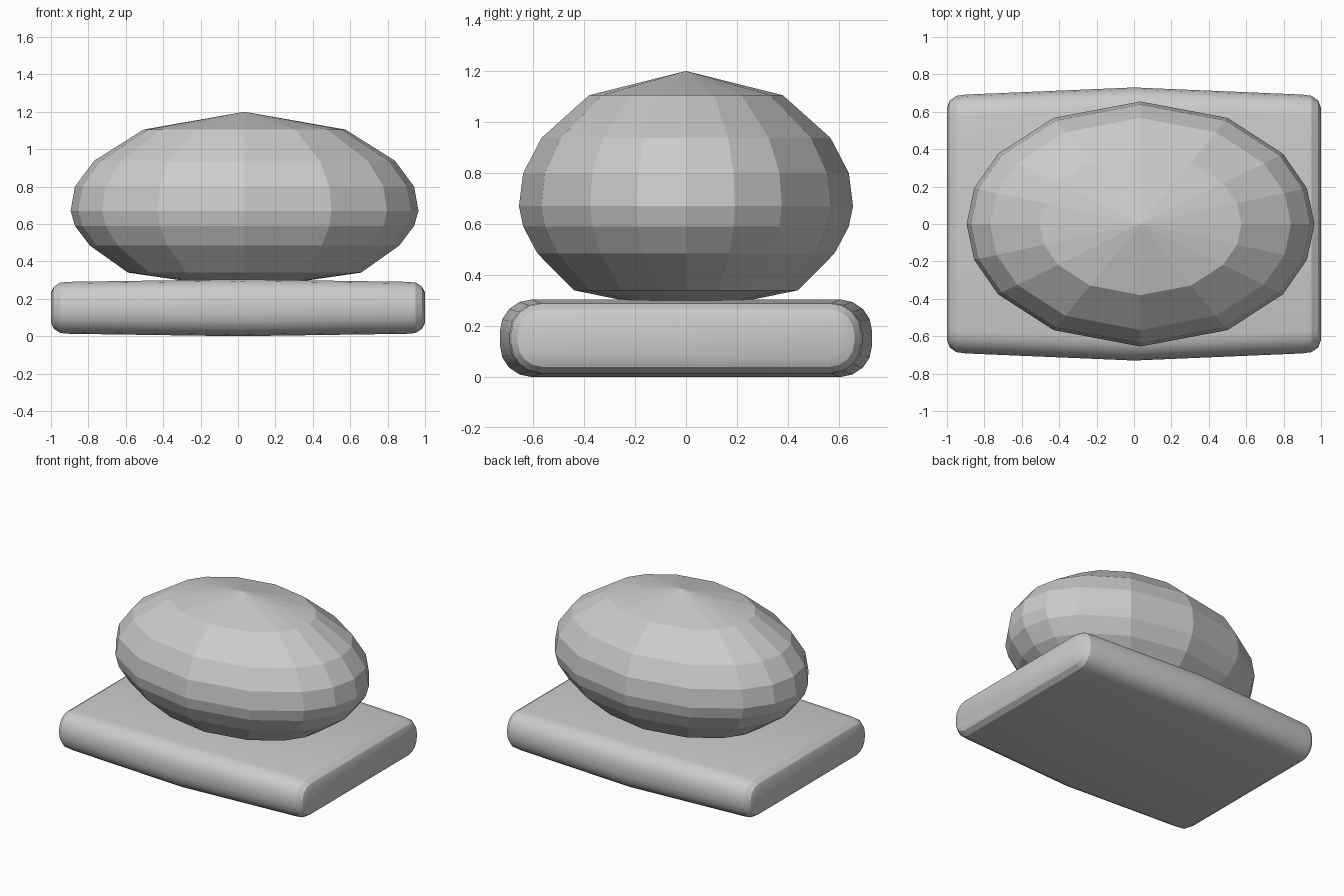
import bpy, bmesh
from math import sin, cos, pi, radians

default = bpy.data.objects.get("Cube")
if default:
    bpy.data.objects.remove(default, do_unlink=True)

grey = bpy.data.materials.new("plain grey")
grey.use_nodes = True
GREY = (0.6, 0.6, 0.6, 1)
grey.diffuse_color = GREY
grey.node_tree.nodes["Principled BSDF"].inputs["Base Color"].default_value = GREY


def bridge(bm, a, b):
    """Join two closed rings of equal length with quads."""
    n = len(a)
    for i in range(n):
        j = (i + 1) % n
        bm.faces.new((a[i], a[j], b[j], b[i]))


def finish(bm, name):
    bmesh.ops.recalc_face_normals(bm, faces=bm.faces[:])
    mesh = bpy.data.meshes.new(name)
    bm.to_mesh(mesh)
    bm.free()
    mesh.materials.append(grey)
    obj = bpy.data.objects.new(name, mesh)
    bpy.context.collection.objects.link(obj)
    return obj


def rounded_section(x, half_y, half_z, radius, steps=4):
    """Rounded rectangle across the slab at station x."""
    pts = []
    for q, (sy, sz) in enumerate(((1, 1), (-1, 1), (-1, -1), (1, -1))):
        for k in range(steps + 1):
            a = (q + k / steps) * pi / 2
            pts.append((x, sy * (half_y - radius) + radius * cos(a),
                        0.152 + sz * (half_z - radius) + radius * sin(a)))
    return pts


# Base slab: bowed sides, tapering to softly rounded ends
stations = [(0, 0.73, 0.152, 0.125), (0.9, 0.692, 0.139, 0.12),
            (0.95, 0.685, 0.135, 0.115), (0.985, 0.66, 0.112, 0.095),
            (1, 0.62, 0.08, 0.07)]
mirrored = [(-x, y, z, r) for x, y, z, r in reversed(stations[1:])]
bm = bmesh.new()
rings = [[bm.verts.new(p) for p in rounded_section(*s)] for s in mirrored + stations]
for a, b in zip(rings, rings[1:]):
    bridge(bm, a, b)
bm.faces.new(rings[0])
bm.faces.new(rings[-1])
slab = finish(bm, "base_slab")
bpy.ops.object.select_all(action='DESELECT')
slab.select_set(True)
bpy.context.view_layer.objects.active = slab
bpy.ops.object.shade_smooth_by_angle(angle=radians(25))

# Faceted boulder: squashed ellipsoid resting on the slab
CX, RX, RY = 0.035, 0.93, 0.655
quarter = [0, 17, 35, 60]
angles = [radians(a) for a in quarter + [90] + [180 - a for a in reversed(quarter)]]
angles += [a + pi for a in angles[1:-1]]
levels = [(0.34, 0.67), (0.485, 0.89), (0.59, 0.975), (0.67, 1),
          (0.80, 0.975), (0.938, 0.865), (1.105, 0.58)]
bm = bmesh.new()
rings = [[bm.verts.new((CX + RX * s * cos(a), RY * s * sin(a), z)) for a in angles]
         for z, s in levels]
for a, b in zip(rings, rings[1:]):
    bridge(bm, a, b)
for ring, z in ((rings[0], 0.25), (rings[-1], 1.2)):
    tip = bm.verts.new((CX, 0, z))
    for i in range(len(ring)):
        bm.faces.new((ring[i], ring[(i + 1) % len(ring)], tip))
finish(bm, "faceted_boulder")
